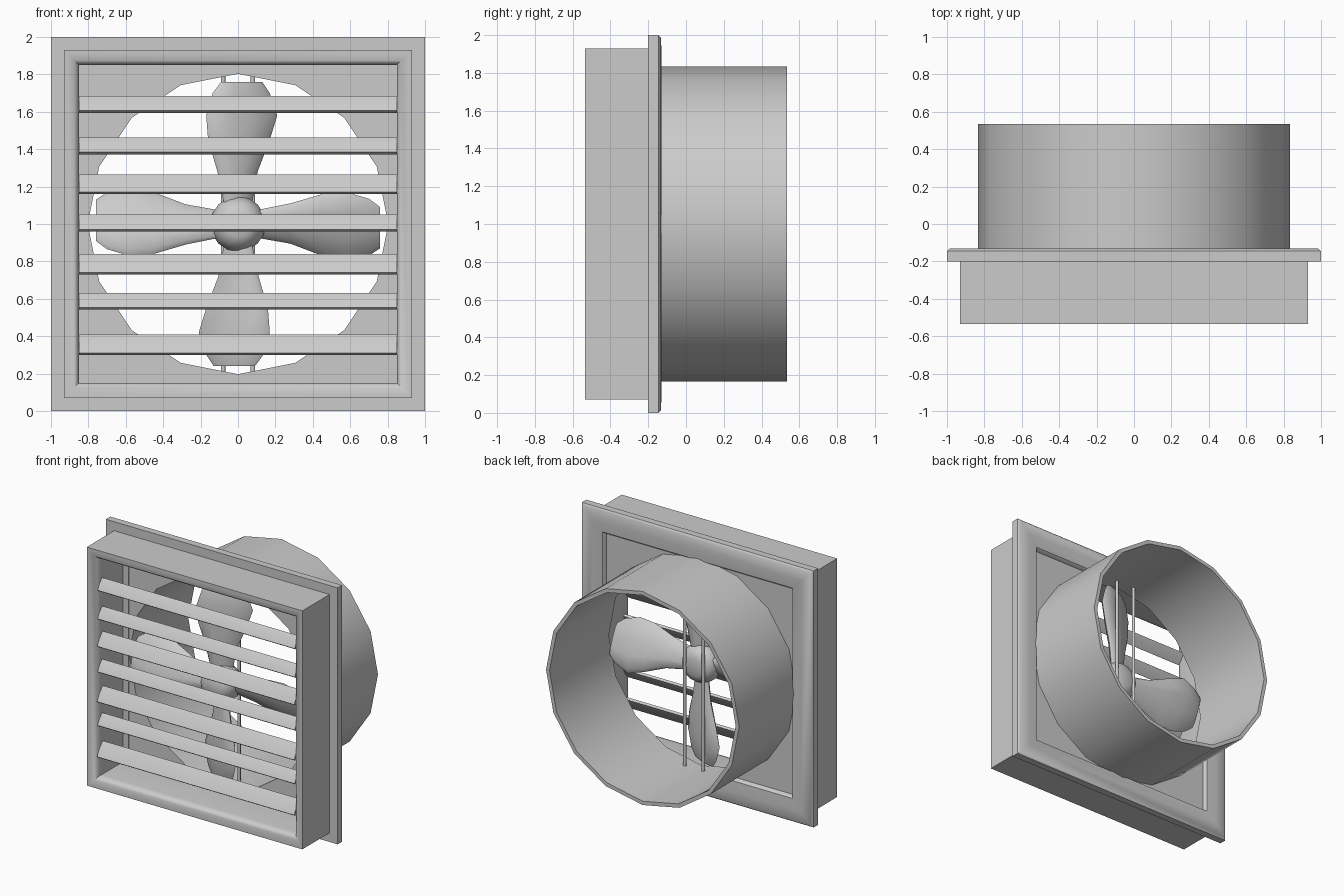
import bpy, bmesh, math
from mathutils import Matrix, Vector

if "Cube" in bpy.data.objects:
    bpy.data.objects.remove(bpy.data.objects["Cube"])

ZC = 1.0
N = 16
ANG = [2 * math.pi * i / N for i in range(N)]
CIRCLE = [(math.cos(a), math.sin(a)) for a in ANG]
# same 16 directions pushed out onto a square
SQUARE16 = [(c / max(abs(c), abs(s)), s / max(abs(c), abs(s))) for c, s in CIRCLE]
SQUARE = [(1, 1), (-1, 1), (-1, -1), (1, -1)]


def finish(bm, name, angle=40):
    bmesh.ops.recalc_face_normals(bm, faces=bm.faces)
    me = bpy.data.meshes.new(name)
    bm.to_mesh(me)
    bm.free()
    ob = bpy.data.objects.new(name, me)
    bpy.context.collection.objects.link(ob)
    bpy.ops.object.select_all(action='DESELECT')
    ob.select_set(True)
    bpy.context.view_layer.objects.active = ob
    bpy.ops.object.shade_smooth_by_angle(angle=math.radians(angle))
    return ob


def loft(bm, loops, closed=False, caps=False):
    """Skin a list of equal-length point loops."""
    rows = [[bm.verts.new(p) for p in loop] for loop in loops]
    n = len(rows[0])
    pairs = list(zip(rows, rows[1:])) + ([(rows[-1], rows[0])] if closed else [])
    for a, b in pairs:
        for i in range(n):
            j = (i + 1) % n
            bm.faces.new((a[i], a[j], b[j], b[i]))
    if caps:
        bm.faces.new(rows[0])
        bm.faces.new(rows[-1])


def ring(name, shape, profile, angle=40):
    """Sweep a closed (radius, y) profile around a square or circle."""
    bm = bmesh.new()
    loft(bm, [[(r * x, y, ZC + r * z) for x, z in shape] for r, y in profile], closed=True)
    return finish(bm, name, angle)


# front housing with softened inner lip
ring("front_housing", SQUARE, [(.93, -.535), (.91, -.535), (.875, -.525), (.855, -.505),
                               (.85, -.47), (.85, -.19), (.93, -.19)])
# wall flange
ring("wall_flange", SQUARE, [(1, -.2), (1, -.145), (.985, -.132), (.9, -.13),
                             (.82, -.14), (.805, -.16), (.805, -.2)])
# round duct
ring("duct", CIRCLE, [(.833, -.18), (.833, .535), (.803, .535), (.803, -.18)])

# back plate: square outside, round hole inside
bm = bmesh.new()
loft(bm, [[(r * x, y, ZC + r * z) for x, z in s] for s, r, y in
          ((SQUARE16, .86, -.195), (SQUARE16, .86, -.17),
           (CIRCLE, .803, -.17), (CIRCLE, .803, -.195))], closed=True)
finish(bm, "back_plate")

# tilted louvre slats
for i, (z, h) in enumerate([(1.64, .09), (1.418, .09), (1.213, .105), (1.005, .09),
                            (.785, .11), (.587, .09), (.355, .11)]):
    bm = bmesh.new()
    tilt = math.radians(36)
    up = Vector((0, math.sin(tilt), math.cos(tilt)))
    out = Vector((0, math.cos(tilt), -math.sin(tilt)))
    half = h / 2 / math.cos(tilt) - .007
    section = [(-half, -.01), (0, -.016), (half, -.01), (half, .01), (0, .016), (-half, .01)]
    loft(bm, [[Vector((x, -.48, z)) + up * u + out * v for u, v in section]
              for x in (-.85, .85)], caps=True)
    finish(bm, f"slat_{i + 1}")

# fan blades: lofted oval sections (radius, left, right, half thickness)
SECTIONS = [(.08, -.07, .07, .035), (.28, -.11, .105, .045), (.45, -.16, .17, .05),
            (.58, -.17, .21, .05), (.70, -.135, .17, .04), (.76, -.09, .13, .02)]
FAN_Y = -.2
pitch = math.radians(22)
for k in range(4):
    bm = bmesh.new()
    loops = []
    for r, l, rt, t in SECTIONS:
        mid, half = (l + rt) / 2, (rt - l) / 2
        loop = []
        for j in range(10):
            a = 2 * math.pi * j / 10
            u, v = mid + half * math.cos(a), t * math.sin(a)
            loop.append((u, v + u * math.tan(pitch), r))
        loops.append(loop)
    loft(bm, loops, caps=True)
    bm.transform(Matrix.Translation((0, FAN_Y, ZC)) @ Matrix.Rotation(k * math.pi / 2, 4, 'Y'))
    finish(bm, f"fan_blade_{k + 1}", 60)

# fan hub
bm = bmesh.new()
loft(bm, [[(r * math.cos(a), y, ZC + r * math.sin(a)) for a in ANG]
          for r, y in ((.07, -.32), (.12, -.29), (.148, -.22), (.148, -.17), (.12, -.12), (.07, -.1))],
     caps=True)
finish(bm, "fan_hub", 60)

# two vertical bars carrying the fan
for side, x in (("left", -.08), ("right", .08)):
    bm = bmesh.new()
    loft(bm, [[(x + .012 * math.cos(a), -.1 + .012 * math.sin(a), z) for a in ANG[::2]]
              for z in (.21, 1.79)], caps=True)
    finish(bm, f"fan_bar_{side}", 60)
